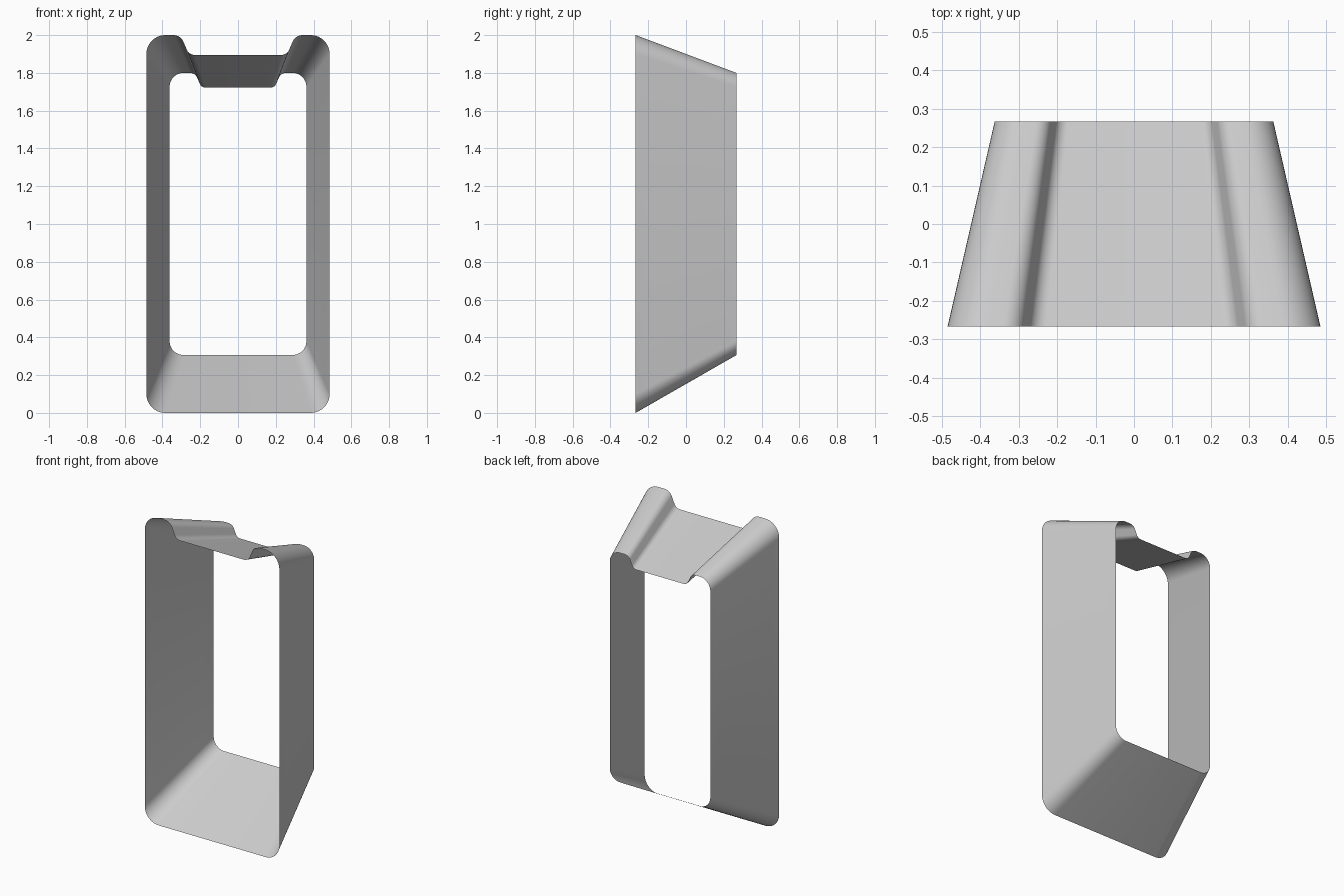
import bpy, bmesh, math
from mathutils import Vector

if "Cube" in bpy.data.objects:
    bpy.data.objects.remove(bpy.data.objects["Cube"])

HALF_DEPTH = 0.267
BACK_SCALE = 0.747
BACK_LIFT = 0.306


def fillet(prev, corner, nxt, radius, steps=10):
    """Arc points that round one profile corner."""
    p, c, n = Vector(prev), Vector(corner), Vector(nxt)
    a, b = (p - c).normalized(), (n - c).normalized()
    half = a.angle(b) / 2
    centre = c + (a + b).normalized() * radius / math.sin(half)
    start = c + a * radius / math.tan(half) - centre
    end = c + b * radius / math.tan(half) - centre
    sweep = start.angle(end)
    return [centre + (start * math.sin((1 - i / steps) * sweep)
                      + end * math.sin(i / steps * sweep)) / math.sin(sweep)
            for i in range(steps + 1)]


# Right half of the front outline: x, z, corner radius
corners = [(0, 0, 0), (0.485, 0, 0.1), (0.485, 2, 0.1),
           (0.304, 2, 0.056), (0.259, 1.895, 0.046), (0, 1.895, 0)]
half = []
for i in range(1, len(corners) - 1):
    half += fillet(corners[i - 1][:2], corners[i][:2],
                   corners[i + 1][:2], corners[i][2])
outline = half + [Vector((-p.x, p.y)) for p in reversed(half)]

# Tapered sleeve: front outline joined to a smaller, raised back outline
bm = bmesh.new()
ROWS = 8
rings = []
for r in range(ROWS + 1):
    t = r / ROWS
    s = 1 + (BACK_SCALE - 1) * t
    rings.append([bm.verts.new((p.x * s, HALF_DEPTH * (2 * t - 1),
                                p.y * s + BACK_LIFT * t)) for p in outline])
count = len(outline)
for front, back in zip(rings, rings[1:]):
    for i in range(count):
        j = (i + 1) % count
        bm.faces.new((front[i], front[j], back[j], back[i]))
bmesh.ops.recalc_face_normals(bm, faces=bm.faces)

mesh = bpy.data.meshes.new("tapered_sleeve")
bm.to_mesh(mesh)
bm.free()
sleeve = bpy.data.objects.new("tapered_sleeve", mesh)
bpy.context.collection.objects.link(sleeve)
bpy.context.view_layer.objects.active = sleeve
sleeve.select_set(True)
bpy.ops.object.shade_smooth_by_angle(angle=math.radians(30))
